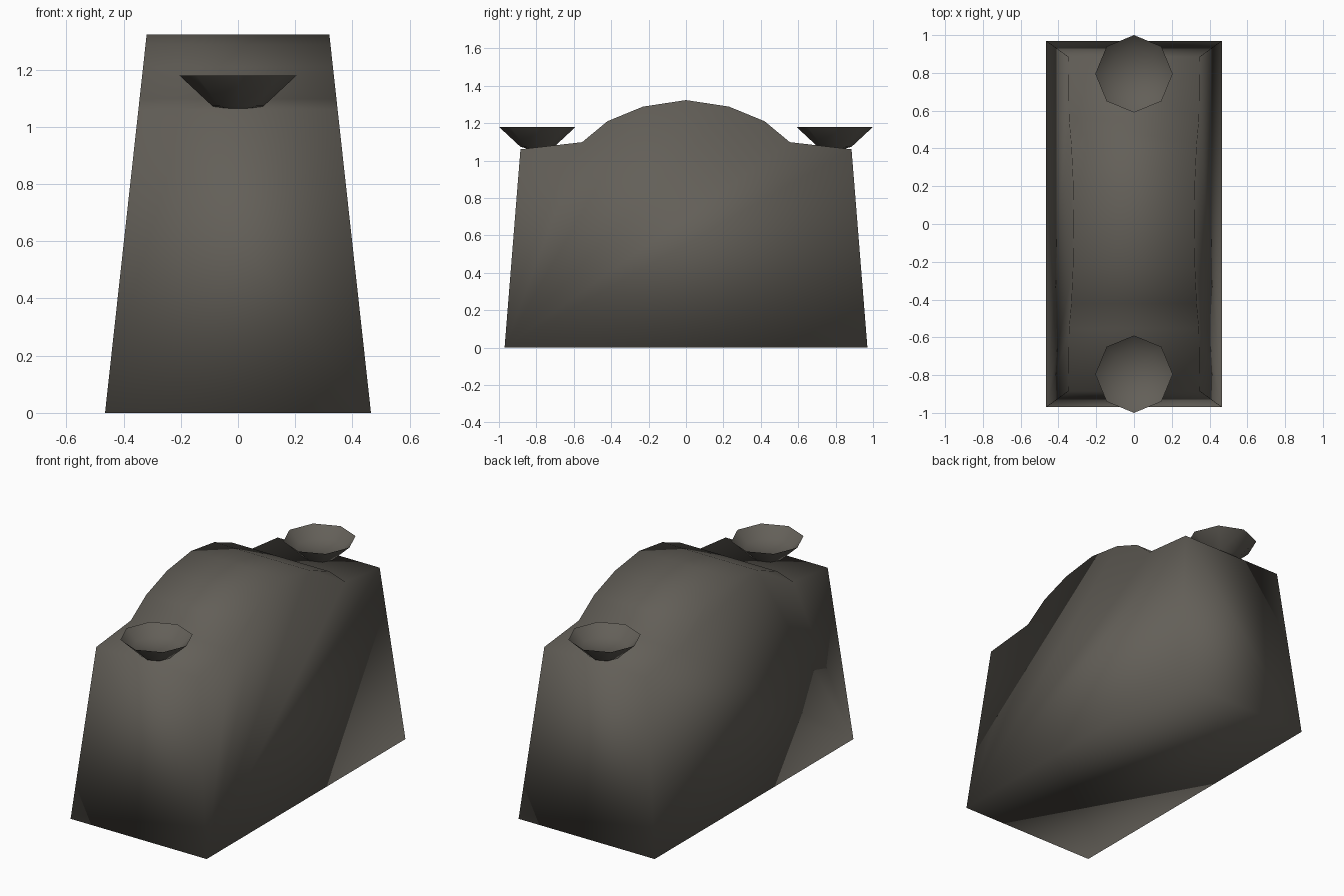
import bpy, bmesh, math

if "Cube" in bpy.data.objects:
    bpy.data.objects.remove(bpy.data.objects["Cube"])

stone = bpy.data.materials.new("dark_stone")
stone.diffuse_color = (0.125, 0.115, 0.098, 1)
stone.use_nodes = True
stone.node_tree.nodes["Principled BSDF"].inputs["Base Color"].default_value = stone.diffuse_color


def finish(bm, name):
    bmesh.ops.recalc_face_normals(bm, faces=bm.faces[:])
    for f in bm.faces:
        f.smooth = True
    mesh = bpy.data.meshes.new(name)
    bm.to_mesh(mesh)
    bm.free()
    mesh.materials.append(stone)
    ob = bpy.data.objects.new(name, mesh)
    bpy.context.collection.objects.link(ob)
    return ob


# Body: arched side profile, tapering in width with height
half = [(0.97, 0), (0.885, 1.06), (0.555, 1.098), (0.42, 1.21), (0.23, 1.288)]
profile = half + [(0, 1.323)] + [(-y, z) for y, z in reversed(half)]
bm = bmesh.new()
sides = []
for s in (-1, 1):
    sides.append([bm.verts.new((s * (0.465 - 0.11 * z), y, z)) for y, z in profile])
    bm.faces.new(sides[-1])
n = len(profile)
for i in range(n):
    j = (i + 1) % n
    bm.faces.new((sides[0][i], sides[0][j], sides[1][j], sides[1][i]))
finish(bm, "body")

# Bowls: eight-sided flared dishes, one on each shoulder
rings = [(0.03, 1.058), (0.09, 1.073), (0.205, 1.18), (0.137, 1.118)]
for name, cy in (("front_bowl", -0.795), ("back_bowl", 0.795)):
    bm = bmesh.new()
    loops = []
    for r, z in rings:
        loops.append([bm.verts.new((r * math.cos(k * math.pi / 4),
                                    cy + r * math.sin(k * math.pi / 4), z))
                      for k in range(8)])
    for a, b in zip(loops, loops[1:]):
        for k in range(8):
            m = (k + 1) % 8
            bm.faces.new((a[k], a[m], b[m], b[k]))
    bm.faces.new(loops[0])
    # Shallow floor inside the dish
    centre = bm.verts.new((0, cy, 1.11))
    for k in range(8):
        bm.faces.new((loops[-1][k], loops[-1][(k + 1) % 8], centre))
    ob = finish(bm, name)
    # Keep the rim crisp
    bpy.ops.object.select_all(action='DESELECT')
    ob.select_set(True)
    bpy.context.view_layer.objects.active = ob
    bpy.ops.object.shade_smooth_by_angle(angle=math.radians(60))
